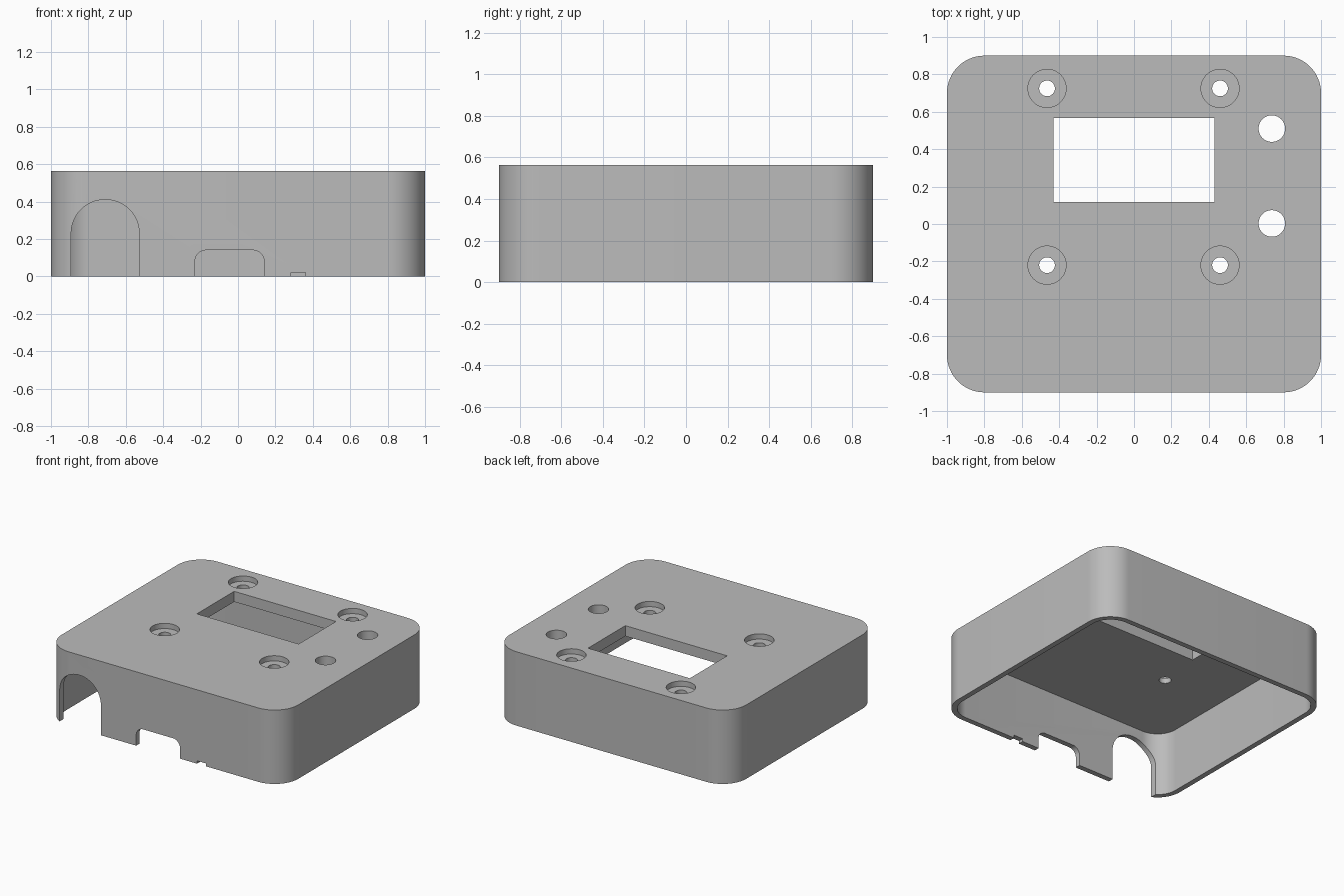
import bpy, bmesh, math
from mathutils import Matrix, Vector

cube = bpy.data.objects.get("Cube")
if cube:
    bpy.data.objects.remove(cube, do_unlink=True)

WIDTH, DEPTH, HEIGHT = 2.0, 1.8, 0.564
WALL, TOP, CORNER = 0.04, 0.08, 0.2

grey = bpy.data.materials.new("plain_grey")
grey.use_nodes = True
colour = (0.5, 0.5, 0.5, 1)
grey.diffuse_color = colour
grey.node_tree.nodes["Principled BSDF"].inputs["Base Color"].default_value = colour


def rounded_rect(cx, cy, w, h, r, steps=16):
    """Outline of a rectangle with rounded corners."""
    if r == 0:
        steps = 0
    points = []
    for quarter, (sx, sy) in enumerate([(1, 1), (-1, 1), (-1, -1), (1, -1)]):
        for i in range(steps + 1):
            a = (quarter + i / max(steps, 1)) * math.pi / 2
            p = (cx + sx * (w / 2 - r) + r * math.cos(a),
                 cy + sy * (h / 2 - r) + r * math.sin(a))
            if not points or (Vector(p) - Vector(points[-1])).length > 1e-5:
                points.append(p)
    if (Vector(points[0]) - Vector(points[-1])).length < 1e-5:
        points.pop()
    return points


def circle(cx, cy, r, count=48):
    return [(cx + r * math.cos(math.tau * i / count),
             cy + r * math.sin(math.tau * i / count)) for i in range(count)]


def prism(name, outline, low, high, matrix=Matrix()):
    """Extrude an outline from low to high, then place it with a matrix."""
    bm = bmesh.new()
    face = bm.faces.new([bm.verts.new((x, y, low)) for x, y in outline])
    top = bmesh.ops.extrude_face_region(bm, geom=[face])
    verts = [v for v in top["geom"] if isinstance(v, bmesh.types.BMVert)]
    bmesh.ops.translate(bm, verts=verts, vec=(0, 0, high - low))
    bm.transform(matrix)
    bmesh.ops.recalc_face_normals(bm, faces=bm.faces)
    mesh = bpy.data.meshes.new(name)
    bm.to_mesh(mesh)
    bm.free()
    mesh.materials.append(grey)
    obj = bpy.data.objects.new(name, mesh)
    bpy.context.collection.objects.link(obj)
    return obj


def cut(target, outline, low, high, matrix=Matrix()):
    """Remove a prism from the target and discard the cutter."""
    cutter = prism("cutter", outline, low, high, matrix)
    cutter.hide_render = True
    mod = target.modifiers.new("cut", "BOOLEAN")
    mod.operation, mod.solver, mod.object = "DIFFERENCE", "EXACT", cutter
    bpy.context.view_layer.objects.active = target
    bpy.ops.object.modifier_apply(modifier=mod.name)
    bpy.data.objects.remove(cutter, do_unlink=True)


# Shell, open underneath
shell = prism("enclosure_cover", rounded_rect(0, 0, WIDTH, DEPTH, CORNER), 0, HEIGHT)
cut(shell, rounded_rect(0, 0, WIDTH - 2 * WALL, DEPTH - 2 * WALL, CORNER - WALL),
    -0.1, HEIGHT - TOP)

# Display window
cut(shell, rounded_rect(0, 0.343, 0.86, 0.45, 0), 0.3, 0.8)

# Counterbored screw holes
for x in (-0.465, 0.46):
    for y in (-0.22, 0.725):
        cut(shell, circle(x, y, 0.102), HEIGHT - 0.04, 0.8)
        cut(shell, circle(x, y, 0.042), 0.3, 0.8)

# Button holes
for y in (0.003, 0.51):
    cut(shell, circle(0.737, y, 0.071), 0.3, 0.8)

# Front openings: cable arch, port and small notch
upright = Matrix.Rotation(math.pi / 2, 4, "X")
for x, w, top, r in ((-0.71, 0.364, 0.41, 0.18),
                     (-0.045, 0.37, 0.14, 0.06),
                     (0.322, 0.076, 0.022, 0)):
    h = top + 0.4
    cut(shell, rounded_rect(x, top - h / 2, w, h, r), 0.7, 1.1, upright)

bpy.ops.object.select_all(action="DESELECT")
shell.select_set(True)
bpy.context.view_layer.objects.active = shell
bpy.ops.object.shade_smooth_by_angle(angle=math.radians(30))
